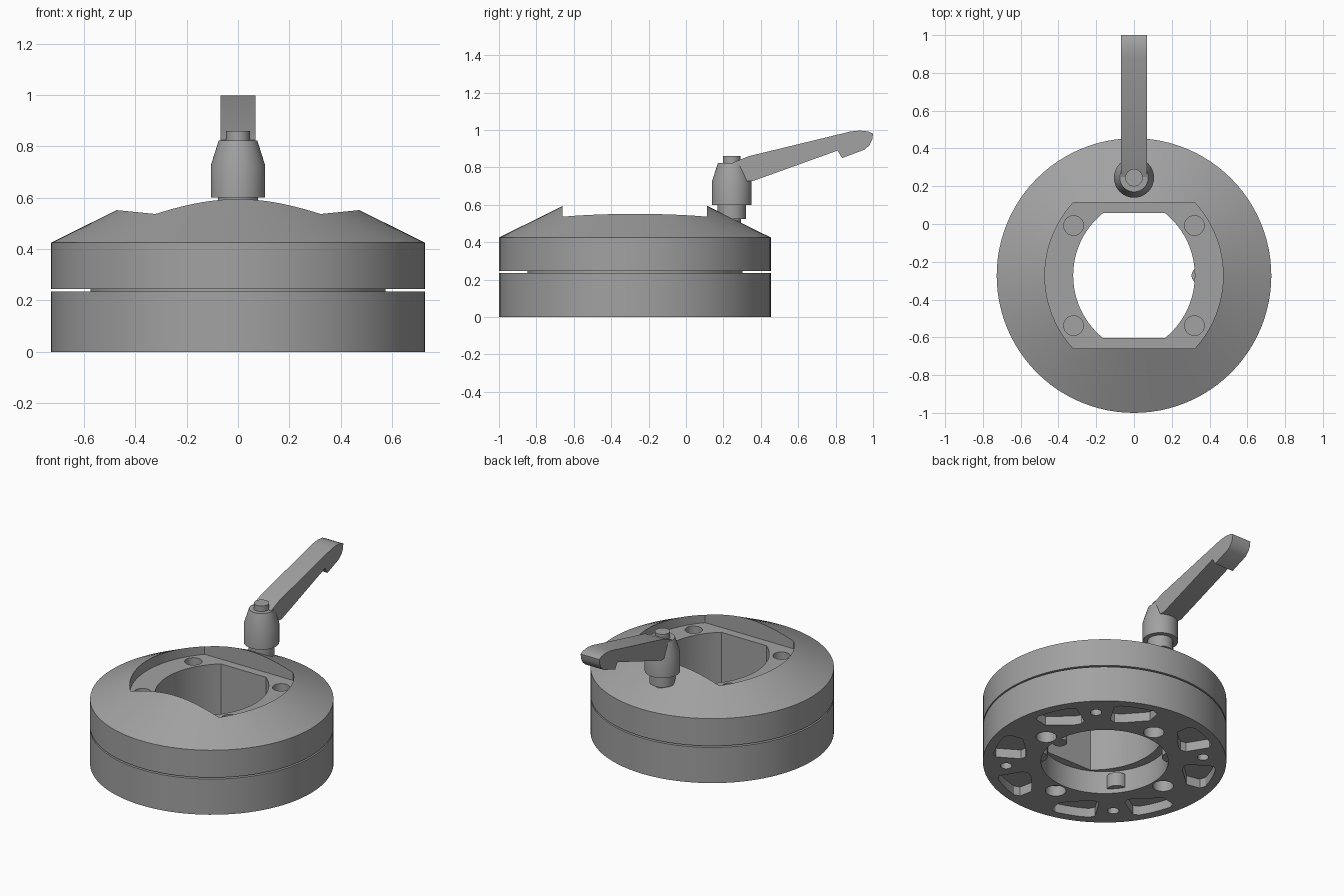
import bpy, bmesh, math
from mathutils import Matrix

if "Cube" in bpy.data.objects:
    bpy.data.objects.remove(bpy.data.objects["Cube"], do_unlink=True)

CY = -0.273          # centre line of the round body
PIVOT = 0.245        # centre line of the clamp lever

metal = bpy.data.materials.new("machined_grey")
metal.use_nodes = True
GREY = (0.36, 0.36, 0.36, 1)
metal.diffuse_color = GREY
metal.node_tree.nodes["Principled BSDF"].inputs["Base Color"].default_value = GREY


def finish(name, bm):
    bmesh.ops.remove_doubles(bm, verts=bm.verts, dist=1e-5)
    bmesh.ops.recalc_face_normals(bm, faces=bm.faces)
    mesh = bpy.data.meshes.new(name)
    bm.to_mesh(mesh)
    bm.free()
    mesh.materials.append(metal)
    obj = bpy.data.objects.new(name, mesh)
    bpy.context.collection.objects.link(obj)
    return obj


def lathe(name, profile, y, x=0, steps=96):
    """Spin an (r, z) profile about a vertical axis at x, y."""
    bm = bmesh.new()
    verts = [bm.verts.new((r, 0, z)) for r, z in profile]
    edges = [bm.edges.new(pair) for pair in zip(verts, verts[1:])]
    bmesh.ops.spin(bm, geom=verts + edges, cent=(0, 0, 0), axis=(0, 0, 1),
                   angle=math.tau, steps=steps, use_duplicate=False)
    bmesh.ops.translate(bm, verts=bm.verts, vec=(x, y, 0))
    return finish(name, bm)


def rod(name, r, z0, z1, x, y, steps=32):
    return lathe(name, [(0, z0), (r, z0), (r, z1), (0, z1)], y, x, steps)


def prism(name, outline, vec, matrix=Matrix()):
    """Extrude a closed 3D outline along vec."""
    bm = bmesh.new()
    face = bm.faces.new([bm.verts.new(p) for p in outline])
    out = bmesh.ops.extrude_face_region(bm, geom=[face])
    moved = [v for v in out["geom"] if isinstance(v, bmesh.types.BMVert)]
    bmesh.ops.translate(bm, verts=moved, vec=vec)
    bmesh.ops.transform(bm, matrix=matrix, verts=bm.verts)
    return finish(name, bm)


def flatted(name, half_x, corner_x, half_y, z0, z1):
    """Opening with two bowed sides and two flats."""
    rise = half_x - corner_x
    radius = (rise ** 2 + half_y ** 2) / (2 * rise)
    sweep = math.asin(half_y / radius)
    side = []
    for i in range(25):
        a = sweep * (i / 12 - 1)
        side.append((half_x - radius + radius * math.cos(a), radius * math.sin(a)))
    pts = side + [(-x, -y) for x, y in side]
    return prism(name, [(x, y + CY, z0) for x, y in pts], (0, 0, z1 - z0))


def cut(obj, cutters):
    for c in cutters:
        mod = obj.modifiers.new("cut", "BOOLEAN")
        mod.operation, mod.solver, mod.object = "DIFFERENCE", "EXACT", c
    deps = bpy.context.evaluated_depsgraph_get()
    mesh = bpy.data.meshes.new_from_object(obj.evaluated_get(deps))
    obj.modifiers.clear()
    obj.data = mesh


def polar(r, deg):
    a = math.radians(deg)
    return r * math.cos(a), r * math.sin(a)


# Round body in two halves with a thin groove between them
base = lathe("lower_ring", [(0, 0), (0.727, 0), (0.727, 0.235), (0, 0.235)], CY)
cap = lathe("upper_ring", [(0, 0.235), (0.575, 0.235), (0.575, 0.245), (0.727, 0.245),
                           (0.727, 0.425), (0, 0.786)], CY)

# Cutters: sunk seat, through opening and lower bore
seat = flatted("seat_cutter", 0.472, 0.322, 0.386, 0.485, 1.0)
opening = flatted("opening_cutter", 0.322, 0.165, 0.33, -0.1, 0.9)
bore = rod("bore_cutter", 0.38, -0.1, 0.15, 0, CY, 96)
corners = [(sx * 0.32, CY + sy * 0.265) for sx in (-1, 1) for sy in (-1, 1)]
screw_holes = [rod("screw_hole_cutter", 0.052, 0.42, 0.6, x, y) for x, y in corners]

# Cutters: holes and wedge pockets in the underside
under = []
for k in range(4):
    x, y = polar(0.455, 90 * k)
    under.append(rod("large_hole_cutter", 0.062, -0.1, 0.07, x, y + CY))
    x, y = polar(0.59, 90 * k + 45)
    under.append(rod("small_hole_cutter", 0.034, -0.1, 0.07, x, y + CY))
    for s in (-1, 1):
        pts = [(0.56, 11), (0.65, 11), (0.67, 14), (0.67, 20), (0.67, 26), (0.67, 32),
               (0.65, 35), (0.5, 36), (0.475, 33), (0.475, 28)]
        ring = [polar(r, s * a + 90 * k) for r, a in pts]
        under.append(prism("pocket_cutter", [(x, y + CY, -0.1) for x, y in ring], (0, 0, 0.16)))

cut(cap, [seat, opening] + screw_holes)
cut(base, [opening, bore] + under)
for c in [seat, opening, bore] + screw_holes + under:
    bpy.data.objects.remove(c, do_unlink=True)

# Small stop and screw lugs inside the bore
parts = [base, cap, rod("stop_pin", 0.045, 0.001, 0.06, 0.35, CY)]
for x, y in corners:
    parts.append(rod("screw_lug", 0.062, 0.03, 0.12, x * 0.97, CY + (y - CY) * 0.97))

# Lever hub: stud, collar, tapered body and top screw
parts.append(lathe("lever_stud", [(0, 0.45), (0.048, 0.45), (0.048, 0.525), (0.077, 0.525),
                                  (0.077, 0.61), (0, 0.61)], PIVOT, steps=48))
parts.append(lathe("lever_hub", [(0, 0.6), (0.106, 0.6), (0.106, 0.725), (0.075, 0.823),
                                 (0, 0.823)], PIVOT, steps=48))
parts.append(rod("lever_screw", 0.046, 0.8, 0.86, 0, PIVOT))

# Lever arm with a hooked, rounded tip
arm = [(0.25, 0.73), (0.36, 0.728), (0.81, 0.89), (0.835, 0.85), (0.955, 0.895),
       (0.982, 0.92), (0.996, 0.95), (1.0, 0.98), (0.975, 0.992), (0.93, 0.997),
       (0.88, 0.992), (0.335, 0.86), (0.25, 0.825)]
parts.append(prism("lever_arm", [(-0.068, y, z) for y, z in arm], (0.136, 0, 0)))

# Smooth the round walls, keep edges sharp
bpy.ops.object.select_all(action="DESELECT")
for p in parts:
    p.select_set(True)
bpy.context.view_layer.objects.active = base
bpy.ops.object.shade_smooth_by_angle(angle=math.radians(25))
